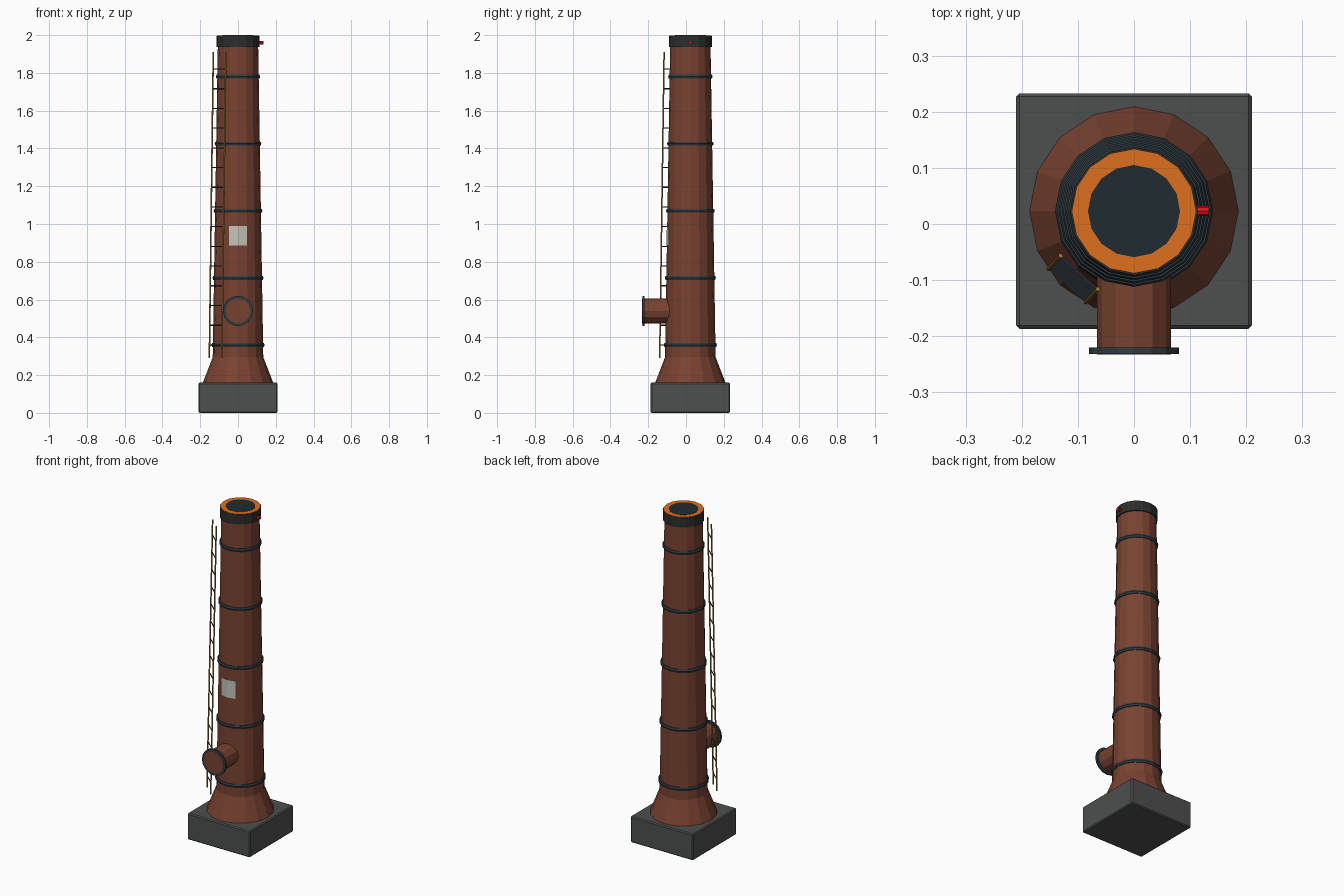
import bpy, bmesh, math
from mathutils import Vector

if "Cube" in bpy.data.objects:
    bpy.data.objects.remove(bpy.data.objects["Cube"])

CY = 0.023  # stack axis offset in y
SIDES = 16


def mat(name, r, g, b):
    m = bpy.data.materials.new(name)
    m.diffuse_color = (r, g, b, 1)
    m.use_nodes = True
    m.node_tree.nodes["Principled BSDF"].inputs["Base Color"].default_value = m.diffuse_color
    return m


BRICK = mat("brick", 0.19, 0.055, 0.03)
STONE = mat("stone", 0.075, 0.08, 0.077)
SOOT = mat("soot", 0.025, 0.027, 0.027)
IRON = mat("iron", 0.03, 0.045, 0.055)
DARK = mat("dark_opening", 0.014, 0.024, 0.03)
ORANGE = mat("orange", 0.73, 0.16, 0.013)
BRASS = mat("ladder_yellow", 0.42, 0.22, 0.03)
RED = mat("red", 0.7, 0.01, 0.01)
PALE = mat("pale_plate", 0.55, 0.53, 0.47)


def finish(name, bm, material):
    bmesh.ops.recalc_face_normals(bm, faces=bm.faces)
    me = bpy.data.meshes.new(name)
    bm.to_mesh(me)
    bm.free()
    me.materials.append(material)
    ob = bpy.data.objects.new(name, me)
    bpy.context.collection.objects.link(ob)
    return ob


def lathe(name, profile, material, closed=False, n=SIDES):
    """Revolve (radius, z) points round the stack axis."""
    bm = bmesh.new()
    rings = [[bm.verts.new((r * math.cos(i * math.tau / n),
                            CY + r * math.sin(i * math.tau / n), z))
              for i in range(n)] for r, z in profile]
    pairs = list(zip(rings, rings[1:])) + ([(rings[-1], rings[0])] if closed else [])
    for a, b in pairs:
        for i in range(n):
            j = (i + 1) % n
            bm.faces.new((a[i], a[j], b[j], b[i]))
    if not closed:
        bm.faces.new(rings[0])
        bm.faces.new(rings[-1])
    return finish(name, bm, material)


def rod(bm, a, b, r, n=6):
    """Add a cylinder between two points."""
    a, b = Vector(a), Vector(b)
    d = b - a
    m = d.to_track_quat('Z', 'Y').to_matrix().to_4x4()
    m.translation = (a + b) / 2
    bmesh.ops.create_cone(bm, cap_ends=True, segments=n, radius1=r, radius2=r,
                          depth=d.length, matrix=m)


def single_rod(name, a, b, r, n, material):
    bm = bmesh.new()
    rod(bm, a, b, r, n)
    return finish(name, bm, material)


def shaft_r(z):
    return 0.134 + (0.107 - 0.134) * (z - 0.29) / (1.94 - 0.29)


# Square plinth
bm = bmesh.new()
bmesh.ops.create_cube(bm, size=1)
for v in bm.verts:
    v.co = (v.co.x * 0.42, CY + v.co.y * 0.42, 0.08 + v.co.z * 0.16)
bmesh.ops.bevel(bm, geom=bm.edges[:], offset=0.006, segments=1, affect='EDGES')
finish("plinth", bm, STONE)

# Flared foot, tapering shaft and cap
lathe("flared_foot", [(0.188, 0.155), (0.134, 0.295)], BRICK)
lathe("shaft", [(0.134, 0.29), (0.107, 1.94)], BRICK)
lathe("cap", [(0.114, 1.937), (0.114, 1.996)], SOOT)
lathe("warning_ring", [(0.111, 1.99), (0.111, 1.999), (0.082, 1.999), (0.082, 1.99)],
      ORANGE, closed=True)
lathe("flue_opening", [(0.082, 1.99), (0.082, 2.0)], DARK)

# Iron bands
for k in range(5):
    z = 0.36 + 0.355 * k
    r = shaft_r(z)
    prof = [(r + 0.001 + 0.007 * math.cos(t * math.tau / 6), z + 0.012 * math.sin(t * math.tau / 6))
            for t in range(6)]
    lathe(f"band_{k + 1}", prof, IRON, closed=True)

# Inlet pipe with flange
single_rod("inlet_pipe", (0, -0.06, 0.54), (0, -0.2325, 0.54), 0.066, 12, BRICK)
single_rod("inlet_flange", (0, -0.22, 0.54), (0, -0.2315, 0.54), 0.08, 16, IRON)

# Plate wrapped over two front facets
bm = bmesh.new()
cols = []
for i in (-1, 0, 1):
    a = -math.pi / 2 + i * math.tau / SIDES
    cols.append([bm.verts.new(((shaft_r(z) + o) * math.cos(a), CY + (shaft_r(z) + o) * math.sin(a), z))
                 for z, o in ((0.885, -0.002), (0.885, 0.002), (0.99, 0.002), (0.99, -0.002))])
for a, b in zip(cols, cols[1:]):
    for i in range(4):
        j = (i + 1) % 4
        bm.faces.new((a[i], a[j], b[j], b[i]))
bm.faces.new(cols[0])
bm.faces.new(cols[-1])
finish("plate", bm, PALE)

# Warning lamp
single_rod("warning_lamp", (0.108, CY, 1.96), (0.134, CY, 1.96), 0.009, 8, RED)

# Leaning ladder
ang = math.radians(-131.8)
out = Vector((math.cos(ang), math.sin(ang), 0))
side = Vector((-out.y, out.x, 0))
Z0, Z1 = 0.29, 1.91


def ladder_point(z, s):
    d = 0.178 + (0.1465 - 0.178) * (z - Z0) / (Z1 - Z0)
    return Vector((0, CY, z)) + out * d + side * s * 0.0445


bm = bmesh.new()
for s in (-1, 1):
    rod(bm, ladder_point(Z0, s), ladder_point(Z1, s), 0.0042, 6)
finish("ladder_rails", bm, BRASS)
bm = bmesh.new()
for k in range(15):
    z = 0.36 + 0.1043 * k
    rod(bm, ladder_point(z, -1), ladder_point(z, 1), 0.003, 6)
finish("ladder_rungs", bm, IRON)
